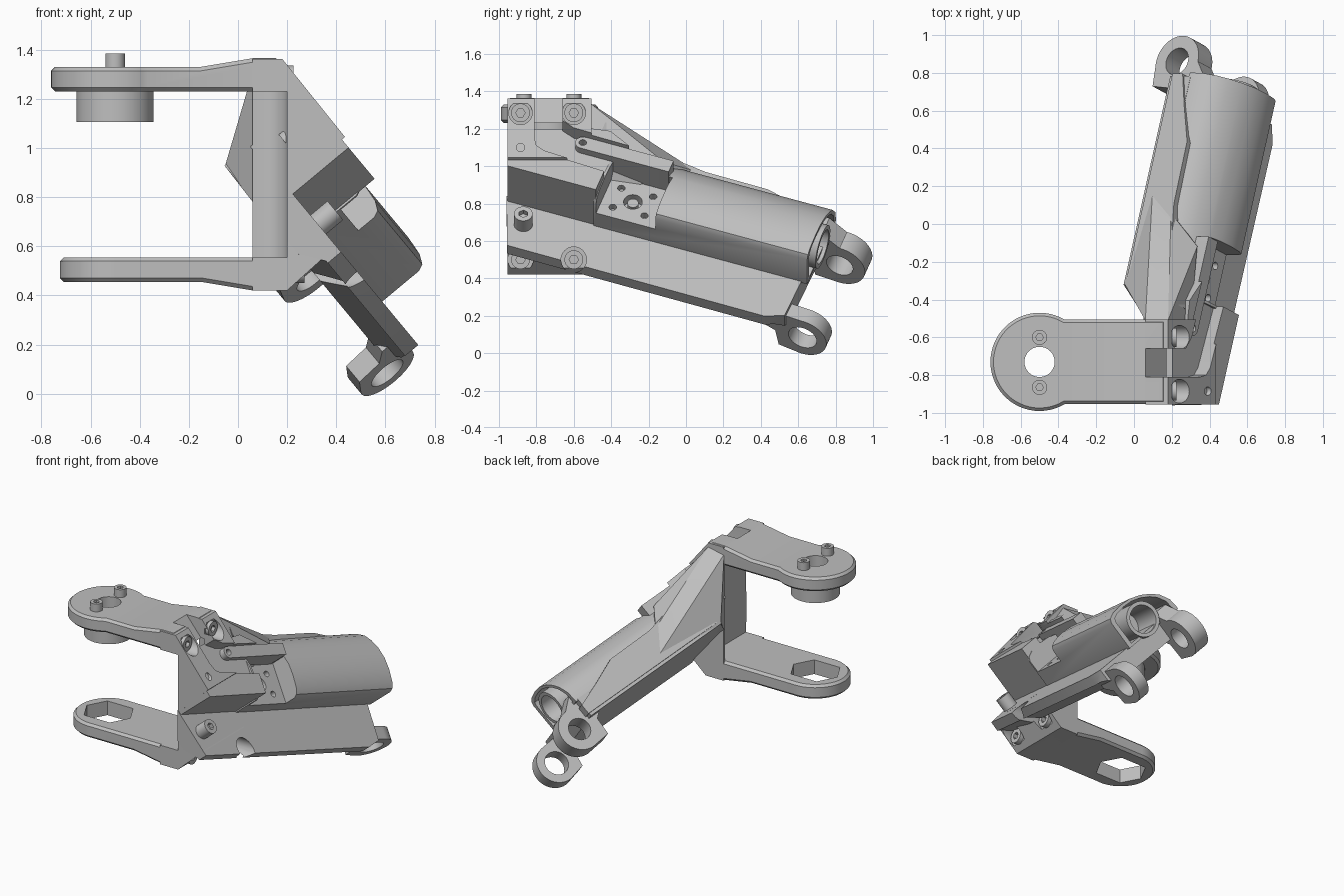
import bpy, bmesh, math
from mathutils import Matrix, Vector

cube = bpy.data.objects.get("Cube")
if cube:
    bpy.data.objects.remove(cube, do_unlink=True)

grey = bpy.data.materials.new("plain grey")
grey.use_nodes = True
grey.diffuse_color = (0.52, 0.52, 0.52, 1)
grey.node_tree.nodes["Principled BSDF"].inputs["Base Color"].default_value = (0.52, 0.52, 0.52, 1)

# Arm frame: w across the arm, d along it, n out of its slanted face
U, Y, N = Vector((0.64, 0, -0.77)), Vector((0, 1, 0)), Vector((0.77, 0, 0.64))
W, D = U * 0.944 - Y * 0.33, Y * 0.944 + U * 0.33
ARM = Matrix((W, D, N)).transposed().to_4x4()
SLANT = Matrix((U, Y, N)).transposed().to_4x4()
WORLD = Matrix()


def finish(name, bm, frame):
    bm.transform(frame)
    bmesh.ops.recalc_face_normals(bm, faces=bm.faces)
    mesh = bpy.data.meshes.new(name)
    bm.to_mesh(mesh)
    bm.free()
    mesh.materials.append(grey)
    ob = bpy.data.objects.new(name, mesh)
    bpy.context.collection.objects.link(ob)
    return ob


def prism(name, points, axis, lo, hi, frame=WORLD):
    """Extrude a flat outline along the given axis."""
    place = {"x": lambda a, b, h: (h, a, b),
             "y": lambda a, b, h: (a, h, b),
             "z": lambda a, b, h: (a, b, h)}[axis]
    bm = bmesh.new()
    low = [bm.verts.new(place(a, b, lo)) for a, b in points]
    high = [bm.verts.new(place(a, b, hi)) for a, b in points]
    bm.faces.new(low)
    bm.faces.new(high)
    for i in range(len(points)):
        j = (i + 1) % len(points)
        bm.faces.new((low[i], low[j], high[j], high[i]))
    return finish(name, bm, frame)


def arc(cx, cy, r, start, end, steps=40):
    angles = [math.radians(start + (end - start) * i / steps) for i in range(steps + 1)]
    return [(cx + r * math.cos(t), cy + r * math.sin(t)) for t in angles]


def cyl(name, centre, r, axis, lo, hi, frame=WORLD, sides=32):
    ring = arc(centre[0], centre[1], r, 0, 360, sides)[:-1]
    return prism(name, ring, axis, lo, hi, frame)


def apply_modifier(ob, kind, **settings):
    mod = ob.modifiers.new(kind.lower(), kind)
    for key, value in settings.items():
        setattr(mod, key, value)
    bpy.context.view_layer.objects.active = ob
    bpy.ops.object.modifier_apply(modifier=mod.name)


def carve(ob, *cutters, operation="DIFFERENCE"):
    for cutter in cutters:
        cutter.hide_render = True
        apply_modifier(ob, "BOOLEAN", object=cutter, operation=operation, solver="EXACT")
        bpy.data.objects.remove(cutter, do_unlink=True)


def hull(name, points):
    bm = bmesh.new()
    for p in points:
        bm.verts.new(p)
    bmesh.ops.convex_hull(bm, input=bm.verts)
    return finish(name, bm, WORLD)


def screw(name, centre, r, axis, lo, hi, frame=WORLD):
    ob = cyl(name, centre, r, axis, lo, hi, frame)
    carve(ob, cyl("socket", centre, r * 0.5, axis, hi - 0.03, hi + 0.1, frame, 6))


# Fork arms: side profile cut to a round-ended outline
def fork(name, side, r):
    ob = prism(name, side, "y", -1.1, -0.4)
    half = math.degrees(math.asin(0.224 / r))
    plan = arc(-0.5, -0.73, r, half, 360 - half) + [(0.2, -0.954), (0.2, -0.506)]
    carve(ob, prism("plan", plan, "z", 0, 2), operation="INTERSECT")
    apply_modifier(ob, "BEVEL", width=0.016, segments=1, limit_method="ANGLE", angle_limit=0.9)
    return ob


upper = fork("upper_fork", [(-0.8, 1.23), (0.17, 1.23), (0.17, 1.365), (0.06, 1.365),
                            (-0.15, 1.33), (-0.8, 1.33)], 0.26)
lower = fork("lower_fork", [(-0.8, 0.555), (0.2, 0.555), (0.2, 0.42), (0.06, 0.42),
                            (-0.15, 0.455), (-0.8, 0.455)], 0.225)
carve(upper, cyl("bore", (-0.5, -0.73), 0.08, "z", 1, 1.5))
carve(lower, prism("hex_hole", [(-0.67, -0.73), (-0.6, -0.86), (-0.4, -0.86), (-0.33, -0.73),
                                (-0.4, -0.6), (-0.6, -0.6)], "z", 0.3, 0.7))
boss = cyl("fork_boss", (-0.5, -0.73), 0.157, "z", 1.105, 1.235, sides=48)
carve(boss, cyl("bore", (-0.5, -0.73), 0.08, "z", 1, 1.5))
for y in (-0.6, -0.865):
    screw("fork_screw", (-0.5, y), 0.04, "z", 1.3, 1.385)


# Cutters shared by several parts
def fork_gap():
    fillet = [(0.2, -0.62)] + arc(0.1, -0.62, 0.1, 10, 90, 10) + [(0, -0.52)]
    return prism("fork_gap", [(-0.5, -0.52), (-0.5, -1.2), (0.2, -1.2)] + fillet, "z", 0.555, 1.23)


def cable_channel():
    bend = [(-1.3, -0.81), (-0.66, -0.81), (-0.61, -0.8), (-0.575, -0.76), (-0.45, -0.45),
            (-0.4, -0.3), (-0.55, -0.2), (-0.59, -0.22), (-0.73, -0.6), (-0.78, -0.66), (-1.3, -0.66)]
    return prism("cable_channel", bend, "z", 0.918, 1.3, SLANT)


def low_seat(y):
    return cyl("low_seat", (y, 0.5), 0.068, "x", 0.24, 0.8)


# Head joining the forks to the arm, with screw seats
head = prism("head", [(0.06, 0.42), (0.2, 0.42), (0.4, 0.6), (0.2, 0.82), (0.435, 1.045),
                      (0.18, 1.362), (0.06, 1.362)], "y", -0.955, -0.505)
carve(head, fork_gap(), cable_channel())
carve(upper, cable_channel())
for y in (-0.885, -0.6):
    carve(head, cyl("top_seat", (y, 1.285), 0.063, "x", 0.201, 0.6), low_seat(y))
    screw("head_screw", (y, 1.285), 0.05, "x", 0.18, 0.225)
    screw("low_screw", (y, 0.5), 0.05, "x", 0.22, 0.27)
carve(head, cyl("pin_hole", (-0.885, 1.1), 0.022, "x", 0.3, 0.8))

# Flat base plate of the arm, its outer lower edge chamfered
plate = prism("base_plate", [(-0.6, 0.62), (-0.6, -0.55), (-0.371, -0.66), (-0.219, -1.094),
                             (0.15, -0.96), (0.16, 0.5), (0.12, 0.6)], "z", 0.55, 0.69, ARM)
carve(plate, fork_gap(), low_seat(-0.6),
      prism("chamfer", [(0.25, 0.62), (0.14, 0.62), (0.05, 0.55), (0.05, 0.45), (0.25, 0.45)],
            "y", -2, 2, ARM))
screw("plate_screw", (-0.32, -0.87), 0.05, "z", 0.66, 0.78, SLANT)

# Thick front block carved by the cable channel
block = prism("front_block", [(-0.14, -1.06), (-0.382, -1.145), (-0.534, -0.716), (-0.55, -0.62),
                              (-0.45, -0.42), (-0.45, -0.56), (-0.14, -0.56)], "z", 0.68, 0.985, ARM)
carve(block, fork_gap(), cable_channel())
cable_guide = prism("cable_guide", arc(-0.445, -0.74, 0.04, 180, 360, 16) + [(-0.405, -0.24), (-0.485, -0.24)],
                    "z", 0.8, 0.96, ARM)
carve(cable_guide, cyl("pin_hole", (-0.445, -0.74), 0.02, "z", 0.88, 1.1, ARM))

# Domed motor cover, open at the far end, with a screw pocket near the block
dome = [(-0.132, 0.68), (-0.132, 0.885), (-0.145, 0.912), (-0.185, 0.93), (-0.27, 0.938), (-0.35, 0.932),
        (-0.43, 0.907), (-0.5, 0.868), (-0.55, 0.825), (-0.59, 0.76), (-0.6, 0.68)]
cover = prism("motor_cover", dome, "y", -0.57, 0.64, ARM)
inside = [(-0.36 + (w + 0.36) * 0.86, 0.7 + (n - 0.68) * 0.84) for w, n in dome]
pocket = [(-0.41, -0.555), (-0.05, -0.555), (-0.05, -0.22), (-0.41, -0.22)]
carve(cover, prism("hollow", inside, "y", 0.3, 0.8, ARM), prism("pocket", pocket, "z", 0.8, 1.2, ARM))
centre = (-0.27, -0.395)
carve(cover, cyl("horn_hole", centre, 0.05, "z", 0.74, 1, ARM))
for sw in (-1, 1):
    for sd in (-1, 1):
        spot = (centre[0] + sw * 0.07, centre[1] + sd * 0.09)
        carve(cover, cyl("pin_hole", spot, 0.02, "z", 0.76, 1, ARM))
cyl("horn_pin", centre, 0.03, "z", 0.72, 0.79, ARM)
tube = cyl("motor_tube", (-0.33, 0.775), 0.12, "y", 0.25, 0.66, ARM, 48)
carve(tube, cyl("bore", (-0.33, 0.775), 0.095, "y", 0.4, 0.8, ARM, 48))

# Side wall with a raised lip, and the fairing that blends it into the head
prism("side_lip", [(-0.67, 0.97), (-0.42, 0.87), (-0.25, 0.81), (-0.1, 0.78), (0.25, 0.775),
                   (0.45, 0.7), (0.63, 0.64), (0.63, 0.57), (-0.52, 0.57)], "x", -0.61, -0.55, ARM)
blend = [ARM @ Vector(p) for p in [(-0.6, -0.54, 0.55), (-0.605, -0.15, 0.77), (-0.6, 0, 0.6),
                                   (-0.5, -0.3, 0.91), (-0.5, -0.2, 0.6), (-0.48, -0.7, 0.96)]]
fairing = hull("fairing", blend + [Vector(p) for p in [(0.18, -0.51, 1.335), (0.06, -0.51, 1.31),
                                                       (0.06, -0.51, 0.78), (0.2, -0.51, 0.65)]])
carve(fairing, fork_gap(), cable_channel())


# Hinge lugs sharing one axis across the arm, each with a square heel
def lug(name, d, n, r, lo, hi, neck, hole):
    ob = prism(name, arc(d, n, r, -100, 90) + neck, "x", lo, hi, ARM)
    carve(ob, cyl("hinge_hole", (d, n), hole, "x", lo - 0.1, hi + 0.1, ARM))


lug("upper_lug", 0.72, 0.53, 0.143, -0.55, -0.43,
    [(0.62, 0.75), (0.5, 0.75), (0.5, 0.57), (0.57, 0.52), (0.58, 0.4)], 0.075)
lug("lower_lug", 0.695, 0.52, 0.135, 0.01, 0.1,
    [(0.52, 0.67), (0.45, 0.67), (0.45, 0.56), (0.54, 0.52), (0.56, 0.41)], 0.08)

# Smooth the curved walls, keep the edges crisp
for ob in bpy.context.scene.objects:
    if ob.type == "MESH" and grey.name in ob.data.materials:
        bpy.ops.object.select_all(action="DESELECT")
        ob.select_set(True)
        bpy.context.view_layer.objects.active = ob
        bpy.ops.object.shade_smooth_by_angle(angle=math.radians(28))
